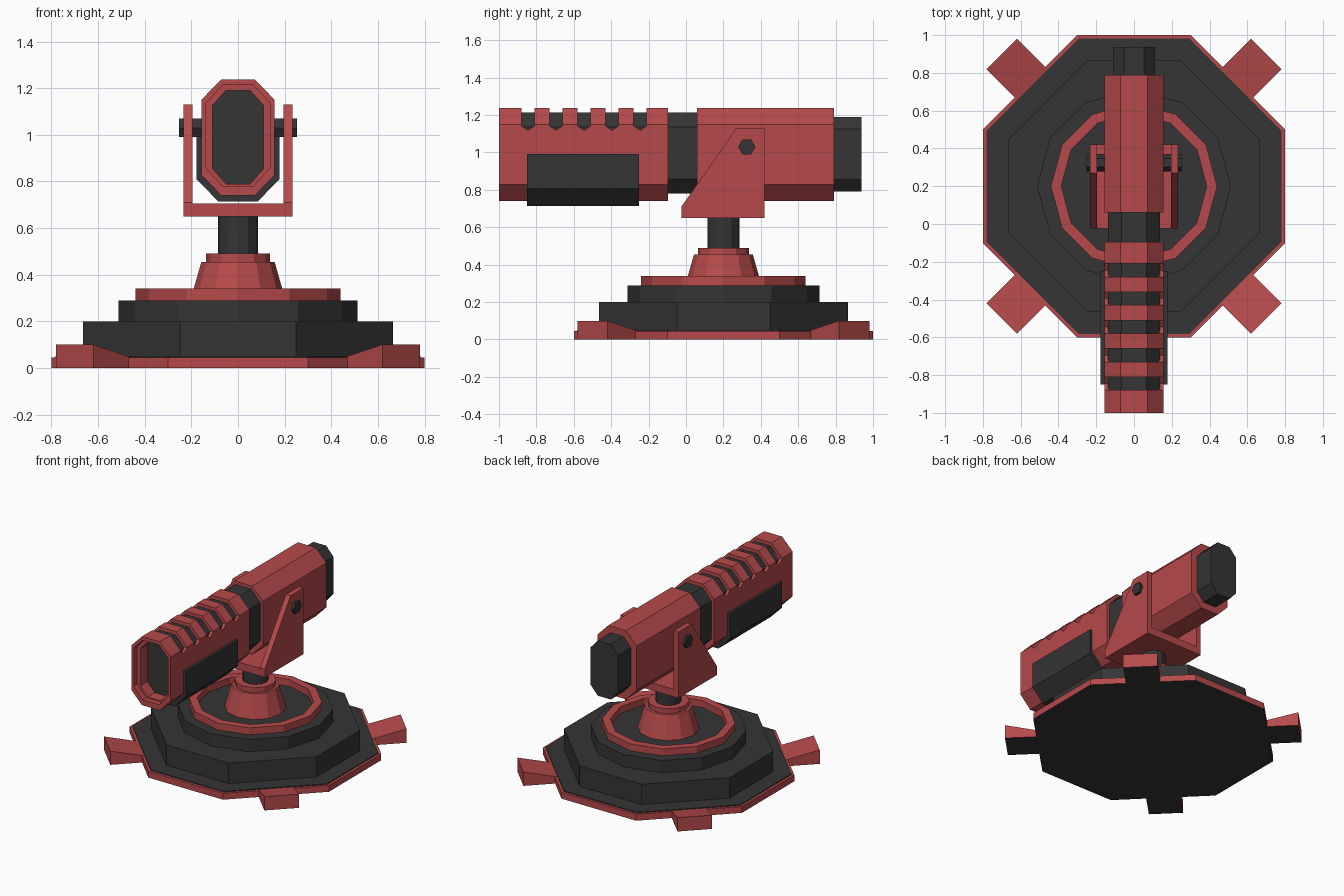
import bpy, bmesh, math
from mathutils import Matrix, Vector

if "Cube" in bpy.data.objects:
    bpy.data.objects.remove(bpy.data.objects["Cube"])


def material(name, color):
    m = bpy.data.materials.new(name)
    m.use_nodes = True
    m.diffuse_color = color
    m.node_tree.nodes["Principled BSDF"].inputs["Base Color"].default_value = color
    return m


RED = material("dull red", (0.47, 0.068, 0.07, 1))
DARK = material("charcoal", (0.035, 0.035, 0.035, 1))
BASE_Y = 0.2

# Each placement maps profile (u, v) and length w to model space
PLACE = {
    "x": lambda u, v, w: Vector((w, u, v)),
    "y": lambda u, v, w: Vector((u, w, v)),
    "z": lambda u, v, w: Vector((u, v + BASE_Y, w)),
}


def finish(name, bm, mats):
    bmesh.ops.recalc_face_normals(bm, faces=bm.faces)
    me = bpy.data.meshes.new(name)
    bm.to_mesh(me)
    bm.free()
    for m in mats:
        me.materials.append(m)
    ob = bpy.data.objects.new(name, me)
    bpy.context.collection.objects.link(ob)
    return ob


def loft(name, axis, rings, mat, closed=False):
    """Skin a list of (profile, position) rings; closed joins last to first."""
    bm = bmesh.new()
    loops = [[bm.verts.new(PLACE[axis](u, v, w)) for u, v in prof] for prof, w in rings]
    pairs = list(zip(loops, loops[1:]))
    if closed:
        pairs.append((loops[-1], loops[0]))
    else:
        bm.faces.new(loops[0])
        bm.faces.new(loops[-1])
    for a, b in pairs:
        for i in range(len(a)):
            j = (i + 1) % len(a)
            bm.faces.new((a[i], a[j], b[j], b[i]))
    return finish(name, bm, [mat])


def prism(name, axis, prof, a, b, mat):
    return loft(name, axis, [(prof, a), (prof, b)], mat)


def tube(name, axis, outer, inner, a, b, mat):
    return loft(name, axis, [(outer, a), (outer, b), (inner, b), (inner, a)], mat, True)


def ngon(n, r):
    return [(r * math.cos(math.tau * i / n), r * math.sin(math.tau * i / n)) for i in range(n)]


def chamfered(half, flat, low, high, cut):
    """Eight-sided outline, symmetric in u."""
    right = [(flat, low), (half, low + cut), (half, high - cut), (flat, high)]
    return right + [(-u, v) for u, v in reversed(right)]


def octagon(r):
    return chamfered(r, r * 0.375, -r, r, r * 0.625)


def dark_underside(ob):
    ob.data.materials.append(DARK)
    for p in ob.data.polygons:
        if p.normal.z < -0.9:
            p.material_index = 1


# Stepped base
dark_underside(prism("base_plate", "z", octagon(0.8), 0, 0.046, RED))
prism("base_deck", "z", octagon(0.782), 0.03, 0.052, DARK)
prism("lower_step", "z", octagon(0.665), 0.04, 0.2, DARK)
prism("upper_step", "z", ngon(12, 0.513), 0.19, 0.29, DARK)
tube("base_ring", "z", ngon(12, 0.44), ngon(12, 0.385), 0.28, 0.34, RED)

# Wedge feet on the diagonals
for k, label in enumerate(("back_left", "back_right", "front_right", "front_left")):
    foot = prism("foot_" + label, "y", [(0.69, 0), (0.99, 0), (0.99, 0.1), (0.69, 0.03)],
                 -0.115, 0.115, RED)
    turn = Matrix.Rotation(math.radians(45 + 90 * k), 4, "Z")
    foot.data.transform(Matrix.Translation((0, BASE_Y, 0)) @ turn)
    dark_underside(foot)

# Pedestal and post
loft("pedestal", "z", [(ngon(12, 0.207), 0.28), (ngon(12, 0.157), 0.455)], RED)
prism("pedestal_collar", "z", ngon(12, 0.137), 0.45, 0.49, RED)
prism("post", "z", ngon(12, 0.086), 0.48, 0.66, DARK)

# Yoke with two sloped arms and the axle
prism("yoke_floor", "x", [(-0.025, 0.65), (0.42, 0.65), (0.42, 0.705), (-0.025, 0.705)],
      -0.2, 0.2, RED)
ARM = [(-0.025, 0.65), (0.42, 0.65), (0.42, 1.13), (0.27, 1.13), (-0.025, 0.71)]
for side, label in ((1, "left"), (-1, "right")):
    prism("yoke_arm_" + label, "x", ARM, side * 0.195, side * 0.233, RED)
prism("axle", "x", [(u + 0.325, v + 1.03) for u, v in ngon(6, 0.046)], -0.252, 0.252, DARK)

# Barrel: outer shells around a dark core
SHELL = chamfered(0.157, 0.072, 0.74, 1.238, 0.088)
CORE = chamfered(0.137, 0.065, 0.78, 1.213, 0.078)
BORE = chamfered(0.11, 0.052, 0.79, 1.19, 0.065)
front_shell = tube("front_shell", "y", SHELL, CORE, -1.0, -0.095, RED)
prism("rear_shell", "y", SHELL, 0.06, 0.79, RED)
prism("barrel_core", "y", CORE, -0.88, 0.1, DARK)
tube("muzzle_liner", "y", CORE, BORE, -0.96, -0.87, RED)
prism("rear_cap", "y", BORE, 0.75, 0.938, DARK)

# Pointed vent slots across the top of the front shell
bm = bmesh.new()
for k in range(5):
    y = -0.845 + 0.15 * k
    prof = [(y - 0.035, 1.3), (y - 0.035, 1.143), (y, 1.118), (y + 0.035, 1.143), (y + 0.035, 1.3)]
    ends = [[bm.verts.new((x, u, v)) for u, v in prof] for x in (-0.2, 0.2)]
    for e in ends:
        bm.faces.new(e)
    for i in range(5):
        j = (i + 1) % 5
        bm.faces.new((ends[0][i], ends[0][j], ends[1][j], ends[1][i]))
cutter = finish("vent_cutter", bm, [RED])
cutter.hide_render = True
cutter.hide_set(True)
cut = front_shell.modifiers.new("vents", "BOOLEAN")
cut.operation = "DIFFERENCE"
cut.solver = "EXACT"
cut.object = cutter
# Bake the cut and drop the helper
bpy.context.view_layer.update()
graph = bpy.context.evaluated_depsgraph_get()
baked = bpy.data.meshes.new_from_object(front_shell.evaluated_get(graph))
front_shell.modifiers.clear()
front_shell.data = baked
bpy.data.objects.remove(cutter)

# Hand guard wrapped round the lower barrel
GUARD = [(0.085, 0.715), (0.177, 0.808), (0.177, 0.993)]
prism("hand_guard", "y", GUARD + [(-u, v) for u, v in reversed(GUARD)], -0.85, -0.25, DARK)
